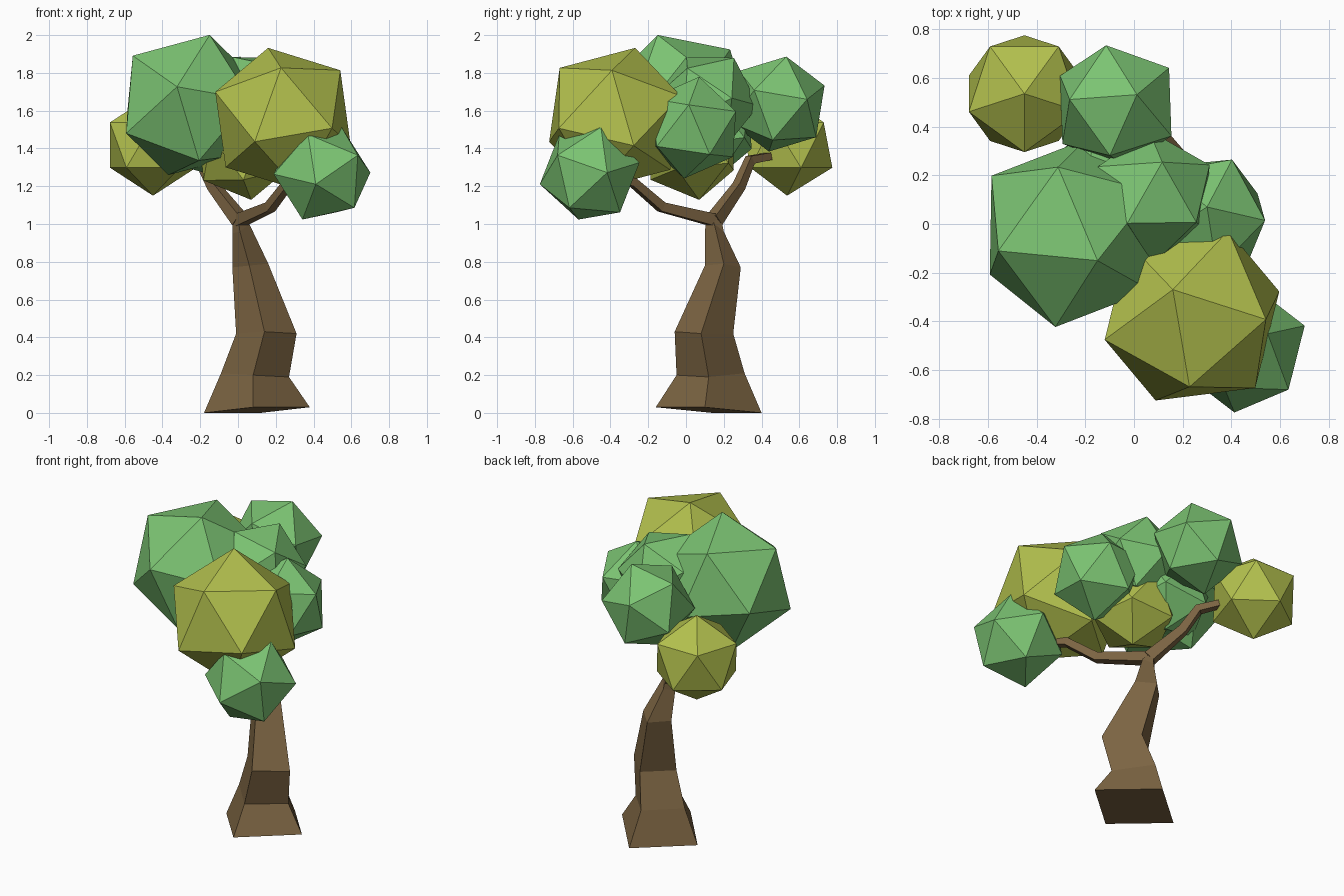
import bpy, bmesh
from mathutils import Vector, Matrix

if "Cube" in bpy.data.objects:
    bpy.data.objects.remove(bpy.data.objects["Cube"])


def material(name, rgb):
    m = bpy.data.materials.new(name)
    m.diffuse_color = (*rgb, 1)
    m.use_nodes = True
    m.node_tree.nodes["Principled BSDF"].inputs["Base Color"].default_value = m.diffuse_color
    return m


BARK = material("bark", (0.2, 0.127, 0.055))
GREEN = material("green_leaves", (0.2, 0.55, 0.17))
YELLOW = material("yellow_leaves", (0.45, 0.53, 0.075))


def finish(bm, name, mat):
    bmesh.ops.recalc_face_normals(bm, faces=bm.faces[:])
    mesh = bpy.data.meshes.new(name)
    bm.to_mesh(mesh)
    bm.free()
    mesh.materials.append(mat)
    ob = bpy.data.objects.new(name, mesh)
    bpy.context.collection.objects.link(ob)
    return ob


def loft(name, rings, mat):
    """Skin a list of equal-sided rings and cap both ends."""
    bm = bmesh.new()
    loops = [[bm.verts.new(p) for p in ring] for ring in rings]
    n = len(loops[0])
    for a, b in zip(loops, loops[1:]):
        for i in range(n):
            j = (i + 1) % n
            bm.faces.new((a[i], a[j], b[j], b[i]))
    bm.faces.new(loops[0])
    bm.faces.new(loops[-1])
    return finish(bm, name, mat)


def branch(name, path, radii):
    """Four-sided tapering limb along a path."""
    pts = [Vector(p) for p in path]
    rings = []
    for i, p in enumerate(pts):
        t = (pts[min(i + 1, len(pts) - 1)] - pts[max(i - 1, 0)]).normalized()
        side = t.cross(Vector((0, 0, 1))).normalized()
        up = side.cross(t)
        r = radii[i]
        rings.append([p + r * (u * side + v * up)
                      for u, v in ((-1, -1), (1, -1), (1, 1), (-1, 1))])
    return loft(name, rings, BARK)


def frame(a, b):
    x = a.normalized()
    z = x.cross(b).normalized()
    return Matrix((x, z.cross(x), z)).transposed()


def leaves(name, centre, radius, a, b, mat):
    """Icosahedron turned so that neighbouring corners point at a and b."""
    bm = bmesh.new()
    bmesh.ops.create_icosphere(bm, subdivisions=1, radius=radius)
    bm.verts.ensure_lookup_table()
    v = bm.verts[0]
    w = v.link_edges[0].other_vert(v)
    c = Vector(centre)
    rot = frame(Vector(a) - c, Vector(b) - c) @ frame(v.co, w.co).transposed()
    bm.transform(Matrix.Translation(c) @ rot.to_4x4())
    return finish(bm, name, mat)


# Trunk: square sections, corners left, front, right, back
loft("trunk", [
    [(-.18, .14, 0), (.08, -.16, .03), (.38, .10, .03), (.12, .40, 0)],
    [(-.09, .14, .21), (.08, -.05, .20), (.27, .12, .19), (.10, .31, .21)],
    [(-.01, .11, .42), (.14, -.06, .43), (.31, .08, .42), (.15, .25, .42)],
    [(-.03, .19, .77), (.06, .10, .78), (.16, .20, .79), (.07, .29, .77)],
    [(-.03, .15, .95), (.01, .10, .96), (.06, .15, 1.0), (.02, .20, .96)],
    [(-.03, .15, 1.06), (.0, .11, 1.04), (.03, .14, 1.03), (.01, .18, 1.06)],
], BARK)

# Branches
branch("front_branch", [(.01, .15, 1.02), (.17, -.13, 1.09), (.27, -.28, 1.22),
                        (.36, -.42, 1.25)], [.032, .025, .022, .018])
branch("back_branch", [(.01, .15, 1.02), (-.13, .28, 1.2), (-.2, .34, 1.34),
                       (-.32, .5, 1.37)], [.035, .026, .023, .018])

# Foliage clumps: centre, radius, two neighbouring corners
leaves("large_left_leaves", (-.259, -.037, 1.63), .403,
       (-.15, -.15, 2.0), (-.56, -.11, 1.89), GREEN)
leaves("large_front_leaves", (.238, -.376, 1.557), .398,
       (.16, -.27, 1.93), (.54, -.39, 1.82), YELLOW)
leaves("low_front_leaves", (.445, -.51, 1.268), .272,
       (.55, -.45, 1.515), (.35, -.69, 1.45), GREEN)
leaves("low_back_leaves", (-.45, .535, 1.418), .268,
       (-.45, .535, 1.686), (-.45, .295, 1.54), YELLOW)
leaves("high_back_leaves", (-.075, .485, 1.635), .27,
       (.01, .53, 1.88), (-.27, .51, 1.82), GREEN)
leaves("right_leaves", (.295, .03, 1.51), .272,
       (.30, .07, 1.78), (.40, .26, 1.61), GREEN)
leaves("top_middle_leaves", (.07, .11, 1.65), .275,
       (-.03, 0, 1.89), (.25, 0, 1.84), GREEN)
leaves("under_middle_leaves", (.03, .03, 1.39), .268,
       (.07, .07, 1.125), (-.18, 0, 1.22), YELLOW)
leaves("inner_back_leaves", (-.16, .12, 1.5), .265,
       (-.40, .20, 1.58), (-.28, .34, 1.42), GREEN)
